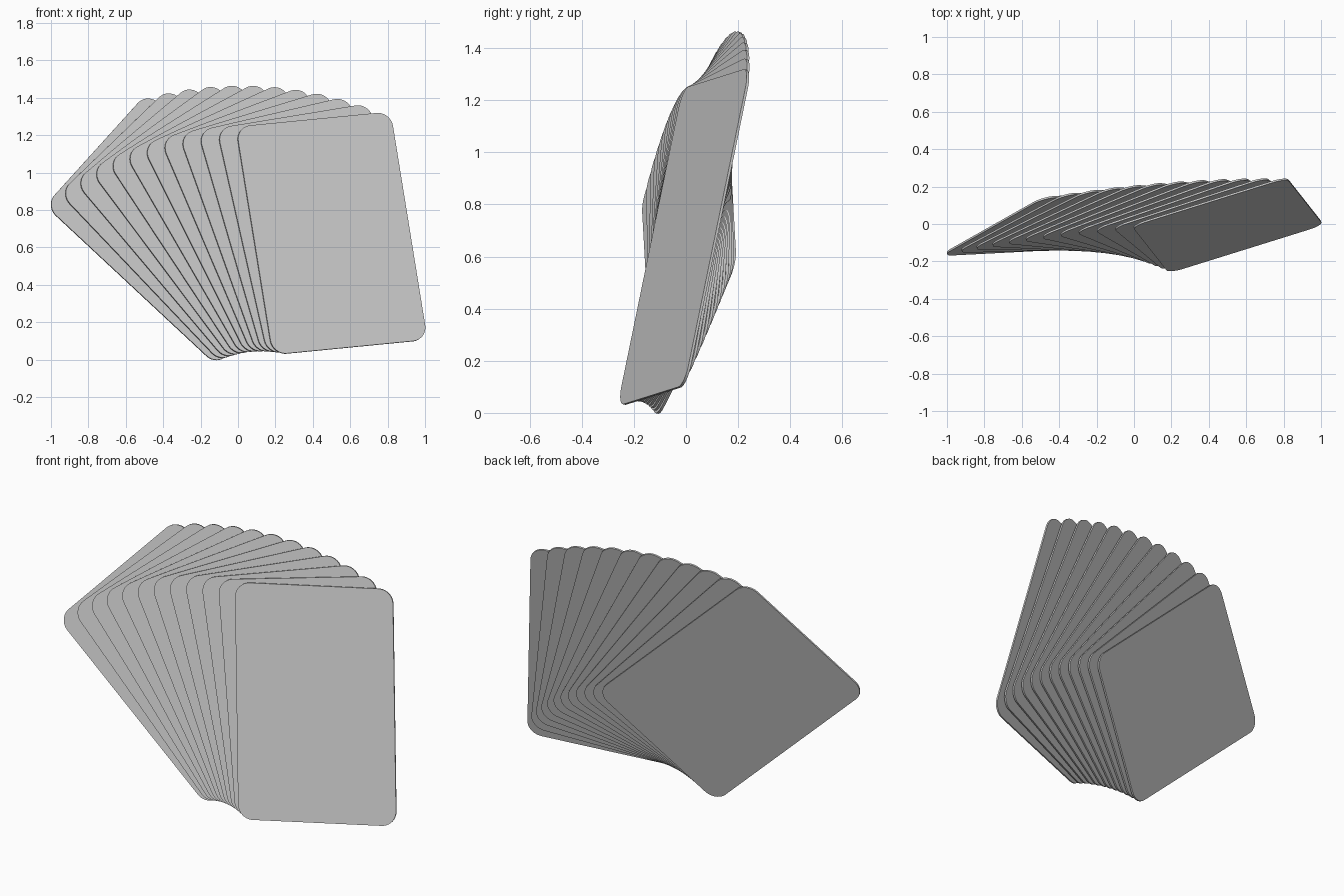
import bpy, bmesh, math
from mathutils import Matrix, Vector

if "Cube" in bpy.data.objects:
    bpy.data.objects.remove(bpy.data.objects["Cube"])

W, H, R, T = 0.87, 1.26, 0.08, 0.010      # card width, height, corner radius, thickness
COUNT, STEP, LIFT = 12, math.radians(40 / 11), 0.0204
PIVOT = Vector((-0.58, -0.958, 0))        # fan pivot in the card's own plane

# rounded card blank, shared by every card
bm = bmesh.new()
outline = []
for k, (sx, sy) in enumerate([(1, 1), (-1, 1), (-1, -1), (1, -1)]):
    for j in range(13):
        a = math.radians(90 * k + 7.5 * j)
        outline.append(bm.verts.new((sx * (W / 2 - R) + R * math.cos(a),
                                     sy * (H / 2 - R) + R * math.sin(a), -T / 2)))
face = bm.faces.new(outline)
ext = bmesh.ops.extrude_face_region(bm, geom=[face])
bmesh.ops.translate(bm, vec=(0, 0, T),
                    verts=[g for g in ext["geom"] if isinstance(g, bmesh.types.BMVert)])
bmesh.ops.recalc_face_normals(bm, faces=bm.faces)
mesh = bpy.data.meshes.new("card")
bm.to_mesh(mesh)
bm.free()

# tilted plane of the front card
n = Vector((0.268, -0.934, 0.235)).normalized()
u = Vector((0.953, 0.288, 0.095))
u = (u - n * u.dot(n)).normalized()
v = n.cross(u)
frame = Matrix((u, v, n)).transposed().to_4x4()
frame.translation = (0.5, -0.005, 0.675)

# fan: each card turns about the pivot and sits a little further back
cards = []
for i in range(COUNT):
    turn = (Matrix.Translation(PIVOT) @ Matrix.Rotation(STEP * i, 4, 'Z')
            @ Matrix.Translation(-PIVOT))
    ob = bpy.data.objects.new(f"card_{i + 1}", mesh)
    bpy.context.collection.objects.link(ob)
    ob.matrix_world = frame @ Matrix.Translation((0, 0, -LIFT * i)) @ turn
    ob.select_set(True)
    cards.append(ob)
bpy.context.view_layer.objects.active = cards[0]
bpy.ops.object.shade_smooth_by_angle()
